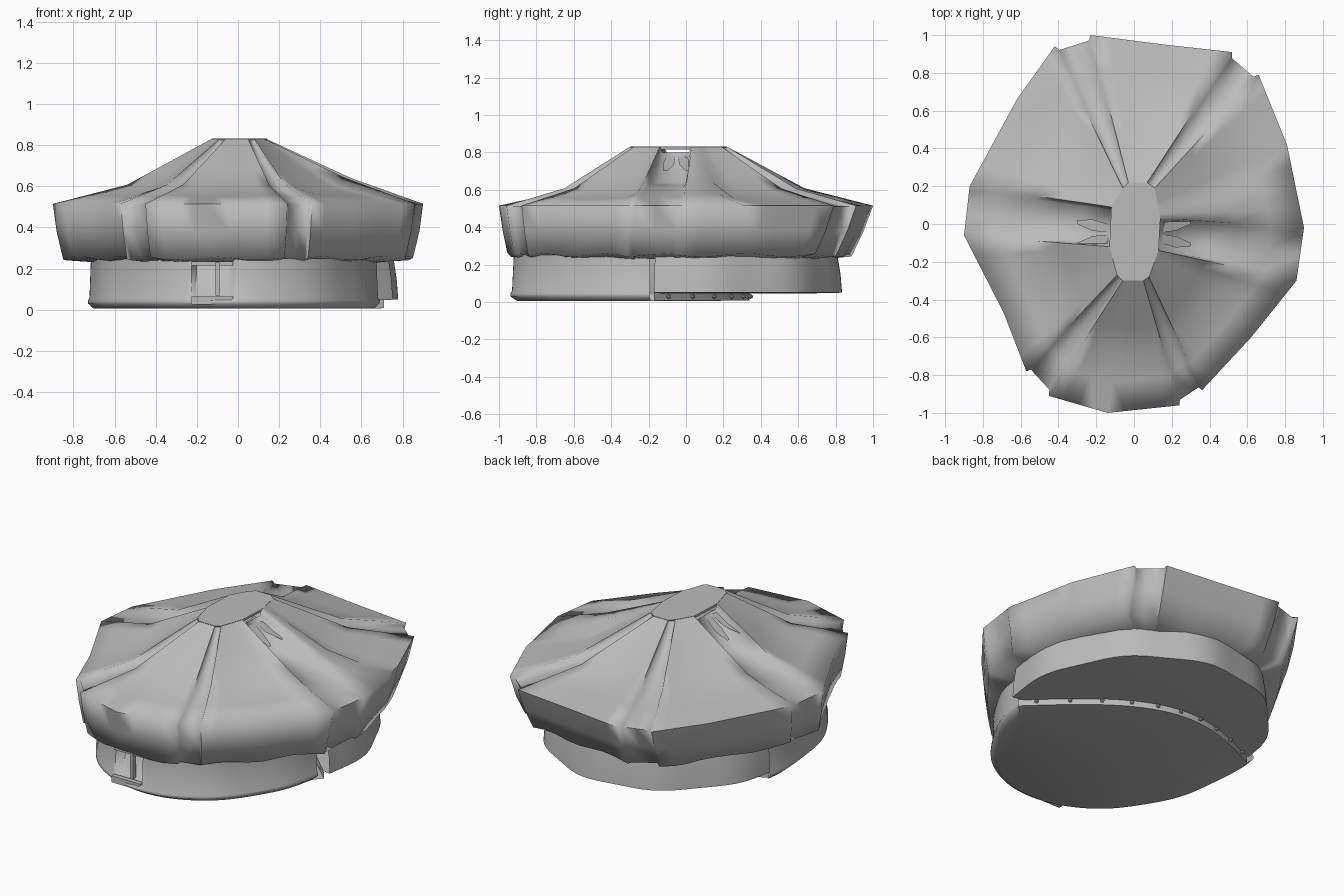
import bpy, bmesh, math
from mathutils import Vector

cube = bpy.data.objects.get("Cube")
if cube:
    bpy.data.objects.remove(cube)

grey = bpy.data.materials.new("plain grey")
grey.use_nodes = True
grey.diffuse_color = (0.5, 0.5, 0.5, 1)
grey.node_tree.nodes["Principled BSDF"].inputs["Base Color"].default_value = (0.5, 0.5, 0.5, 1)


def finish(name, bm, angle=35):
    bmesh.ops.recalc_face_normals(bm, faces=bm.faces)
    mesh = bpy.data.meshes.new(name)
    bm.to_mesh(mesh)
    bm.free()
    mesh.materials.append(grey)
    ob = bpy.data.objects.new(name, mesh)
    bpy.context.collection.objects.link(ob)
    bpy.ops.object.select_all(action="DESELECT")
    ob.select_set(True)
    bpy.context.view_layer.objects.active = ob
    bpy.ops.object.shade_smooth_by_angle(angle=math.radians(angle))


def skin(name, rows, closed=False, cap=False, angle=35):
    """Join rows of points with quads."""
    bm = bmesh.new()
    grid = [[bm.verts.new(p) for p in row] for row in rows]
    n = len(rows[0])
    for a, b in zip(grid, grid[1:]):
        for i in range(n if closed else n - 1):
            j = (i + 1) % n
            bm.faces.new((a[i], a[j], b[j], b[i]))
    if cap:
        bm.faces.new(grid[0])
    finish(name, bm, angle)


# Six roof panels, counter-clockwise: rim start, middle, end, crown start, end
panels = [
    [(0.36, -0.88), (0.62, -0.60), (0.86, -0.30), (0.08, -0.28), (0.13, -0.14)],
    [(0.90, -0.02), (0.81, 0.42), (0.66, 0.79), (0.14, 0.03), (0.11, 0.19)],
    [(0.52, 0.91), (0.16, 0.95), (-0.23, 1.00), (0.07, 0.22), (-0.03, 0.22)],
    [(-0.42, 0.94), (-0.62, 0.66), (-0.87, 0.20), (-0.06, 0.19), (-0.12, 0.09)],
    [(-0.90, -0.06), (-0.69, -0.47), (-0.57, -0.78), (-0.13, -0.12), (-0.09, -0.27)],
    [(-0.45, -0.91), (-0.14, -1.00), (0.24, -0.96), (-0.06, -0.30), (0.05, -0.30)],
]
panels = [[Vector(p) for p in panel] for panel in panels]

# Rim points as (rim position, crown position, sag depth, seam kind)
rim = []
for k, (a, b, c, top_a, top_c) in enumerate(panels):
    for i in range(9):
        f = i / 8
        p = a.lerp(b, f * 2) if f < 0.5 else b.lerp(c, f * 2 - 1)
        sag = 0.055 + 0.02 * math.sin(math.pi * f)
        if p.x > 0.85:
            sag = 0.02
        rim.append((p, top_a.lerp(top_c, f), sag, None))
    nxt = panels[(k + 1) % 6]
    kind = "wide" if k in (0, 3) else "narrow"
    for f in (0.08, 0.5, 0.92):
        p = c.lerp(nxt[0], f) * (0.975 if kind == "narrow" else 1)
        rim.append((p, top_c.lerp(nxt[3], f), 0.02 if p.x > 0.85 else 0.055, kind))

steps = [0, 0.18, 0.35, 0.53, 0.77, 1]
sag_curve = [0, 0.34, 0.66, 1, 0.49, 0]
drop = {None: [0] * 6,
        "narrow": [0.005, 0.035, 0.03, 0.025, 0.012, 0.005],
        "wide": [0.03, 0.13, 0.08, 0.03, 0.015, 0]}

# Canopy: sagging roof, rim, hanging valance and its underside
rows = []
for t, curve, k in zip(steps, sag_curve, range(6)):
    row = []
    for p, top, sag, kind in rim:
        q = top.lerp(p, t)
        row.append((q.x, q.y, 0.83 - 0.315 * t - sag * curve - drop[kind][k]))
    rows.append(row)
for z, sx, sy, oy in ((0.38, 0.98, 0.965, -0.015), (0.25, 0.945, 0.92, -0.035),
                      (0.23, 0.76, 0.80, -0.05)):
    row = []
    for i, (p, top, sag, kind) in enumerate(rim):
        inset = 0.985 if kind == "wide" else 1
        wave = 0.01 * math.sin(i * 1.3) if z == 0.25 else 0
        row.append((p.x * sx * inset, p.y * sy * inset + oy, z + wave))
    rows.append(row)
skin("canopy", rows, closed=True, angle=85)

# Crown plate
crown = [(top.x, top.y, 0.832) for p, top, sag, kind in rim]
low = [(x * 0.97, y * 0.98, 0.815) for x, y, z in crown]
skin("crown_plate", [crown, low], closed=True, cap=True)

# Small forked struts in the two side openings
for side, label in ((1, "left"), (-1, "right")):
    bm = bmesh.new()
    for dy in (-0.04, 0.04):
        v = []
        for along, width, z in ((0.12, 0.02, 0.80), (0.22, 0.03, 0.735), (0.30, 0.01, 0.70)):
            y = -0.05 + dy * along * 5
            v.append([bm.verts.new((side * along, y + s * width, z)) for s in (-1, 1)])
        for a, b in zip(v, v[1:]):
            bm.faces.new((a[0], a[1], b[1], b[0]))
    finish(label + "_strut", bm)

# Lower band: outline helper, step line and the two halves
N = 90


def oval(deg, rx, ry, cx):
    a = math.radians(deg)
    return cx + rx * math.cos(a), ry * math.sin(a)


def step_line(f):
    """Curved edge of the floor plate, from -x to +x."""
    return -0.69 + 1.40 * f, 0.17 - 0.34 * f + 0.32 * math.sin(math.pi * f)


def level(points, z):
    return [(x, y, z) for x, y in points]


step = [step_line(i / N) for i in range(N + 1)]


def front_arc(scale, recess):
    pts = []
    for i in range(N + 1):
        d = 168 + 180 * i / N
        x, y = oval(d, 0.71 * scale, 0.93 * scale, -0.01)
        r = 1 + 0.008 * math.sin(math.radians(d * 11))
        if y < -0.5 and -0.225 < x < -0.025:
            y += recess
        pts.append((x * r, y))
    return pts


skin("front_band_and_floor", [
    level(step, 0.05), level(step, 0.008),
    level(front_arc(0.97, 0.0), 0.005),
    level(front_arc(1.01, 0.0), 0.03),
    level(front_arc(1.01, 0.0), 0.045),
    level(front_arc(1.0, 0.05), 0.06),
    level(front_arc(0.99, 0.09), 0.25)], angle=80)


def back_arc(scale):
    pts = []
    for i in range(N + 1):
        d = -12 + 180 * i / N
        r = scale * (1 + 0.012 * math.sin(math.radians(d * 10)))
        pts.append(oval(d, 0.75 * r, 0.83 * r, 0.025))
    return pts


skin("back_band", [
    level(back_arc(0.97), 0.25), level(back_arc(0.99), 0.15),
    level(back_arc(1.0), 0.05), level(back_arc(0.9), 0.047),
    level(step[::-1], 0.045)], angle=80)


# Buckle pin and end tabs in the front recess
def box(name, center, size):
    bm = bmesh.new()
    bmesh.ops.create_cube(bm, size=1)
    for v in bm.verts:
        v.co = Vector(center) + Vector(s * c for s, c in zip(size, v.co))
    finish(name, bm)


box("buckle_pin", (-0.10, -0.89, 0.15), (0.02, 0.03, 0.16))
box("buckle_lower_tab", (-0.125, -0.91, 0.045), (0.20, 0.03, 0.04))
box("buckle_upper_tab", (-0.125, -0.87, 0.225), (0.20, 0.05, 0.02))

# Row of little studs along the step
bm = bmesh.new()
for i in range(10):
    x, y = step_line(0.05 + 0.1 * i)
    made = bmesh.ops.create_icosphere(bm, subdivisions=1, radius=0.013)
    bmesh.ops.translate(bm, verts=made["verts"], vec=(x, y + 0.01, 0.03))
finish("step_studs", bm)
